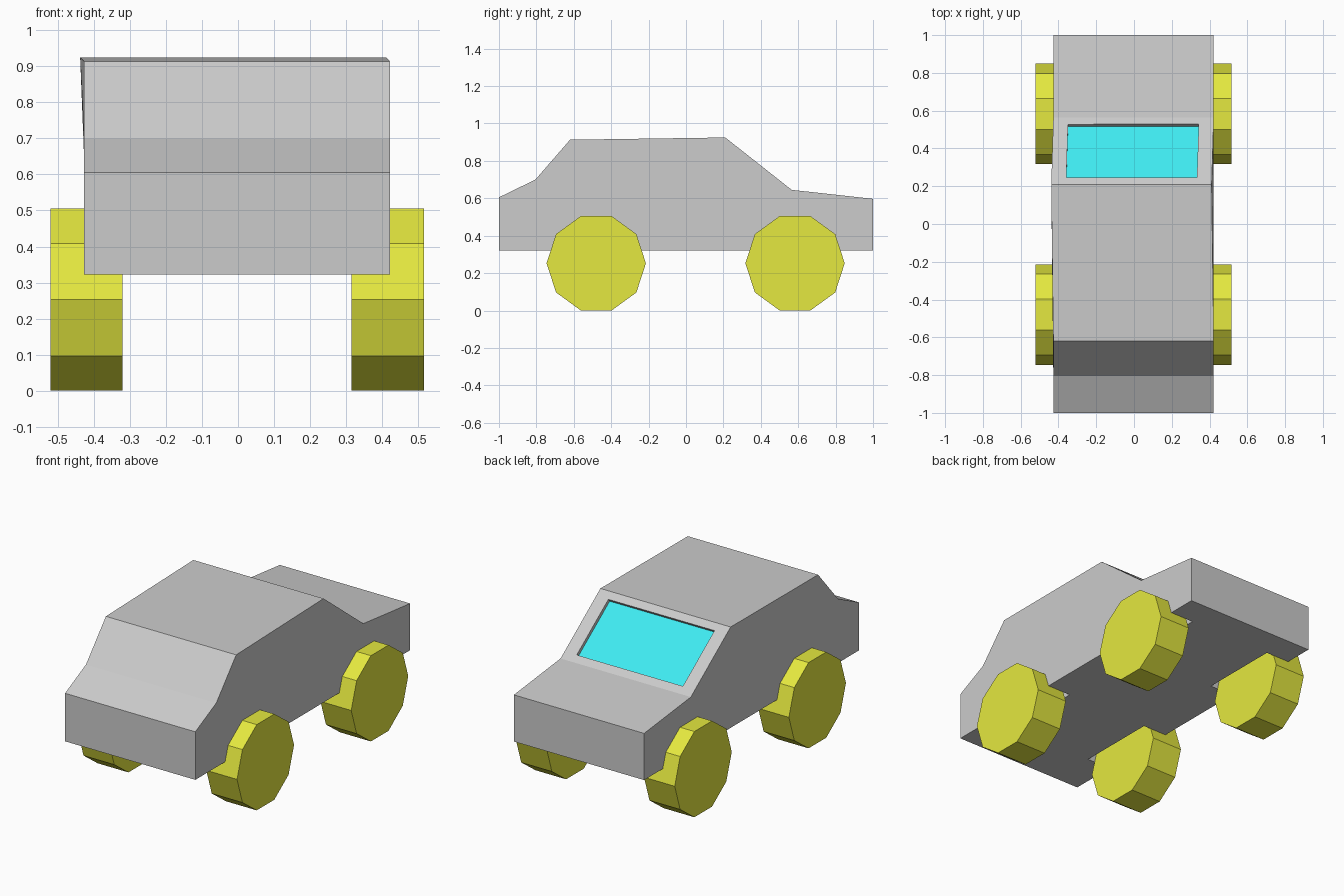
import bpy, bmesh, math
from mathutils import Vector

if "Cube" in bpy.data.objects:
    bpy.data.objects.remove(bpy.data.objects["Cube"])

CX = -0.0025          # slight sideways offset of the car's centre
WHEEL_Y = (-0.48, 0.583)
WHEEL_R, WHEEL_Z = 0.2655, 0.2525


def material(name, color):
    m = bpy.data.materials.new(name)
    m.diffuse_color = (*color, 1)
    m.use_nodes = True
    m.node_tree.nodes["Principled BSDF"].inputs["Base Color"].default_value = m.diffuse_color
    return m


def finish(bm, name):
    bmesh.ops.recalc_face_normals(bm, faces=bm.faces)
    me = bpy.data.meshes.new(name)
    bm.to_mesh(me)
    bm.free()
    ob = bpy.data.objects.new(name, me)
    bpy.context.collection.objects.link(ob)
    return ob


def prism(bm, profile, x0, x1):
    """Extrude a (y, z) profile along x; return both rings of vertices."""
    rings = [[bm.verts.new((x, y, z)) for y, z in profile] for x in (x0, x1)]
    n = len(profile)
    for ring in rings:
        bm.faces.new(ring)
    sides = [bm.faces.new((rings[0][i], rings[0][(i + 1) % n],
                           rings[1][(i + 1) % n], rings[1][i])) for i in range(n)]
    return rings, sides


def decagon(y, r):
    return [(y + r * math.cos(math.tau * i / 10),
             WHEEL_Z + r * math.sin(math.tau * i / 10)) for i in range(10)]


yellow = material("wheel_yellow", (0.78, 0.81, 0.05))
cyan = material("glass_cyan", (0.05, 0.83, 0.88))

# Body: side profile extruded across the width
profile = [(-1, 0.322), (-1, 0.605), (-0.805, 0.70), (-0.62, 0.913),
           (0.21, 0.925), (0.565, 0.645), (1, 0.597), (1, 0.322)]
bm = bmesh.new()
rings, sides = prism(bm, profile, CX - 0.4245, CX + 0.4245)
for ring in rings:
    ring[4].co.x -= 0.011          # roof edge leans a little sideways
bmesh.ops.recalc_face_normals(bm, faces=bm.faces)

# Window: inset rim, then a shallow recess with a coloured floor
glass = sides[4]
bmesh.ops.inset_individual(bm, faces=[glass], thickness=0.066)
mid = glass.calc_center_median().x
for v in glass.verts:
    v.co.x = mid + (v.co.x - mid) * 0.915
normal = glass.normal.copy()
bmesh.ops.inset_individual(bm, faces=[glass], thickness=0.0)
for v in glass.verts:
    v.co -= normal * 0.02
glass.material_index = 1
body = finish(bm, "body")
body.data.materials.append(None)
body.data.materials.append(cyan)

# Wheel wells cut into the body, slightly deeper than the wheels
bm = bmesh.new()
for y in WHEEL_Y:
    for s in (-1, 1):
        prism(bm, decagon(y, WHEEL_R - 0.001), CX + s * 0.27, CX + s * 0.6)
cutter = finish(bm, "wheel_well_cutter")
cutter.hide_render = True
mod = body.modifiers.new("wheel_wells", 'BOOLEAN')
mod.operation = 'DIFFERENCE'
mod.solver = 'EXACT'
mod.object = cutter
bpy.context.view_layer.objects.active = body
bpy.ops.object.modifier_apply(modifier=mod.name)
bpy.data.objects.remove(cutter)

# Wheels: four ten-sided discs
for end, y in zip(("front", "rear"), WHEEL_Y):
    for side, s in (("left", -1), ("right", 1)):
        bm = bmesh.new()
        prism(bm, decagon(y, WHEEL_R), CX + s * 0.318, CX + s * 0.518)
        wheel = finish(bm, f"{end}_{side}_wheel")
        wheel.data.materials.append(yellow)
